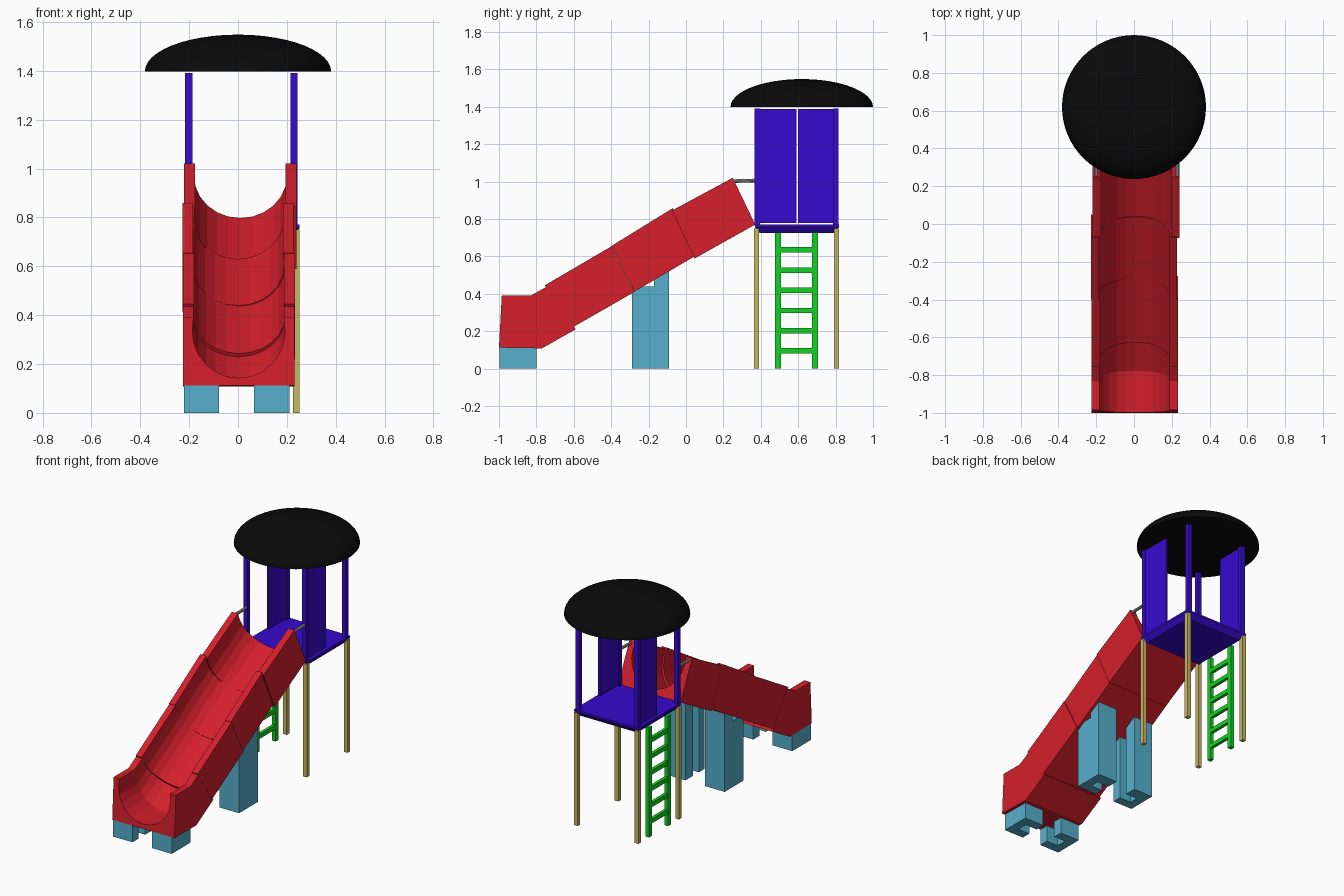
import bpy, bmesh, math

if "Cube" in bpy.data.objects:
    bpy.data.objects.remove(bpy.data.objects["Cube"])


def material(name, color):
    m = bpy.data.materials.new(name)
    m.diffuse_color = (*color, 1)
    m.use_nodes = True
    m.node_tree.nodes["Principled BSDF"].inputs["Base Color"].default_value = m.diffuse_color
    return m


RED = material("red", (0.66, 0.014, 0.025))
BLUE = material("blue", (0.037, 0.003, 0.62))
GREEN = material("green", (0.006, 0.64, 0.017))
SAND = material("sand", (0.58, 0.48, 0.12))
CYAN = material("light blue", (0.095, 0.43, 0.61))
BLACK = material("black", (0.003, 0.003, 0.003))
GREY = material("grey", (0.4, 0.4, 0.4))


def finish(bm, name, mat):
    bmesh.ops.recalc_face_normals(bm, faces=bm.faces)
    me = bpy.data.meshes.new(name)
    bm.to_mesh(me)
    bm.free()
    ob = bpy.data.objects.new(name, me)
    bpy.context.collection.objects.link(ob)
    me.materials.append(mat)
    return ob


def loft(name, rings, mat):
    """Closed solid through a list of equal-length point rings."""
    bm = bmesh.new()
    vs = [[bm.verts.new(p) for p in r] for r in rings]
    n = len(vs[0])
    for a, b in zip(vs, vs[1:]):
        for i in range(n):
            j = (i + 1) % n
            bm.faces.new((a[i], a[j], b[j], b[i]))
    bm.faces.new(vs[0])
    bm.faces.new(vs[-1])
    return finish(bm, name, mat)


def rect(x0, x1, y0, y1, z):
    return [(x0, y0, z), (x1, y0, z), (x1, y1, z), (x0, y1, z)]


def box(name, x, y, z, mat):
    return loft(name, [rect(*x, *y, z[0]), rect(*x, *y, z[1])], mat)


# Slide: U-shaped section swept through stations (bottom y,z  top y,z)
def slide_piece(name, cx, half, stations):
    section = [(-half, 0), (-half, 1), (-0.185, 1)]
    for i in range(13):
        a = math.pi + math.pi * i / 12
        section.append((0.19 * math.cos(a), 0.8 + 0.69 * math.sin(a)))
    section += [(0.185, 1), (half, 1), (half, 0)]
    rings = [[(cx + x, by + (ty - by) * v, bz + (tz - bz) * v) for x, v in section]
             for by, bz, ty, tz in stations]
    loft(name, rings, RED)


slide_piece("slide_top", 0.01, 0.23,
            [(0.37, 0.77, 0.25, 1.02), (0.045, 0.588, -0.075, 0.845)])
slide_piece("slide_upper_middle", 0.0, 0.228,
            [(0.05, 0.602, -0.07, 0.858), (-0.275, 0.412, -0.4, 0.655)])
slide_piece("slide_lower_middle", 0.004, 0.229,
            [(-0.275, 0.41, -0.4, 0.653), (-0.61, 0.218, -0.755, 0.445)])
slide_piece("slide_end", 0.003, 0.229,
            [(-0.59, 0.21, -0.735, 0.443), (-0.77, 0.108, -0.83, 0.39),
             (-1.0, 0.112, -0.985, 0.39)])

# Channel-shaped supports, open toward the centre line
for side, xo, xi in (("left", -0.222, -0.078), ("right", 0.211, 0.066)):
    spine = xo + (xi - xo) * 0.4
    for label, y0, y1, y2, y3, h1, h2 in (
            ("front_foot", -0.998, -0.935, -0.865, -0.8, 0.115, 0.115),
            ("middle_support", -0.29, -0.23, -0.17, -0.09, 0.44, 0.52)):
        plan = [(xo, y0), (xi, y0), (xi, y1), (spine, y1), (spine, y2)]
        back = [(xo, y2), (xi, y2), (xi, y3), (xo, y3)]
        plan.append((xo, y2))
        for part, pts, h in (("front", plan, h1), ("back", back, h2)):
            loft(f"{side}_{label}_{part}",
                 [[(x, y, 0) for x, y in pts], [(x, y, h) for x, y in pts]], CYAN)

# Tower platform with tapered underside
loft("platform", [rect(-0.195, 0.225, 0.395, 0.79, 0.724),
                  rect(-0.222, 0.252, 0.368, 0.818, 0.757),
                  rect(-0.222, 0.252, 0.368, 0.818, 0.77)], BLUE)

# Tower legs and roof posts
for side, lx, px in (("left", -0.222, -0.216), ("right", 0.225, 0.214)):
    for end, ly, py in (("front", 0.364, 0.366), ("back", 0.791, 0.786)):
        box(f"{end}_{side}_leg", (lx, lx + 0.027), (ly, ly + 0.027), (0, 0.75), SAND)
        box(f"{end}_{side}_post", (px, px + 0.029), (py, py + 0.029), (0.765, 1.39), BLUE)

# Side panels, one half of each side
box("right_panel", (0.222, 0.236), (0.38, 0.59), (0.778, 1.388), BLUE)
box("left_panel", (-0.208, -0.194), (0.6, 0.8), (0.778, 1.388), BLUE)

# Ladder on the left side
for label, y in (("back", 0.675), ("front", 0.477)):
    box(f"ladder_{label}_rail", (-0.222, -0.195), (y, y + 0.03), (0, 0.73), GREEN)
for i in range(6):
    z = 0.08 + 0.108 * i
    box(f"ladder_rung_{i + 1}", (-0.219, -0.198), (0.5, 0.68), (z, z + 0.029), GREEN)

# Hand rods between slide and posts
for side, x in (("left", -0.2), ("right", 0.229)):
    rings = [[(x + 0.01 * math.cos(a), y, z + 0.01 * math.sin(a))
              for a in [k * math.pi / 5 for k in range(10)]]
             for y, z in ((0.245, 1.002), (0.38, 1.006))]
    loft(f"{side}_hand_rod", rings, GREY)

# Domed roof
rings = []
for i in range(13):
    t = math.radians(i * 7.4)
    r, z = 0.381 * math.cos(t), 1.398 + 0.15 * math.sin(t)
    rings.append([(r * math.cos(k * math.tau / 64), 0.619 + r * math.sin(k * math.tau / 64), z)
                  for k in range(64)])
roof = loft("roof", rings, BLACK)
bpy.context.view_layer.objects.active = roof
roof.select_set(True)
bpy.ops.object.shade_smooth_by_angle(angle=math.radians(35))
